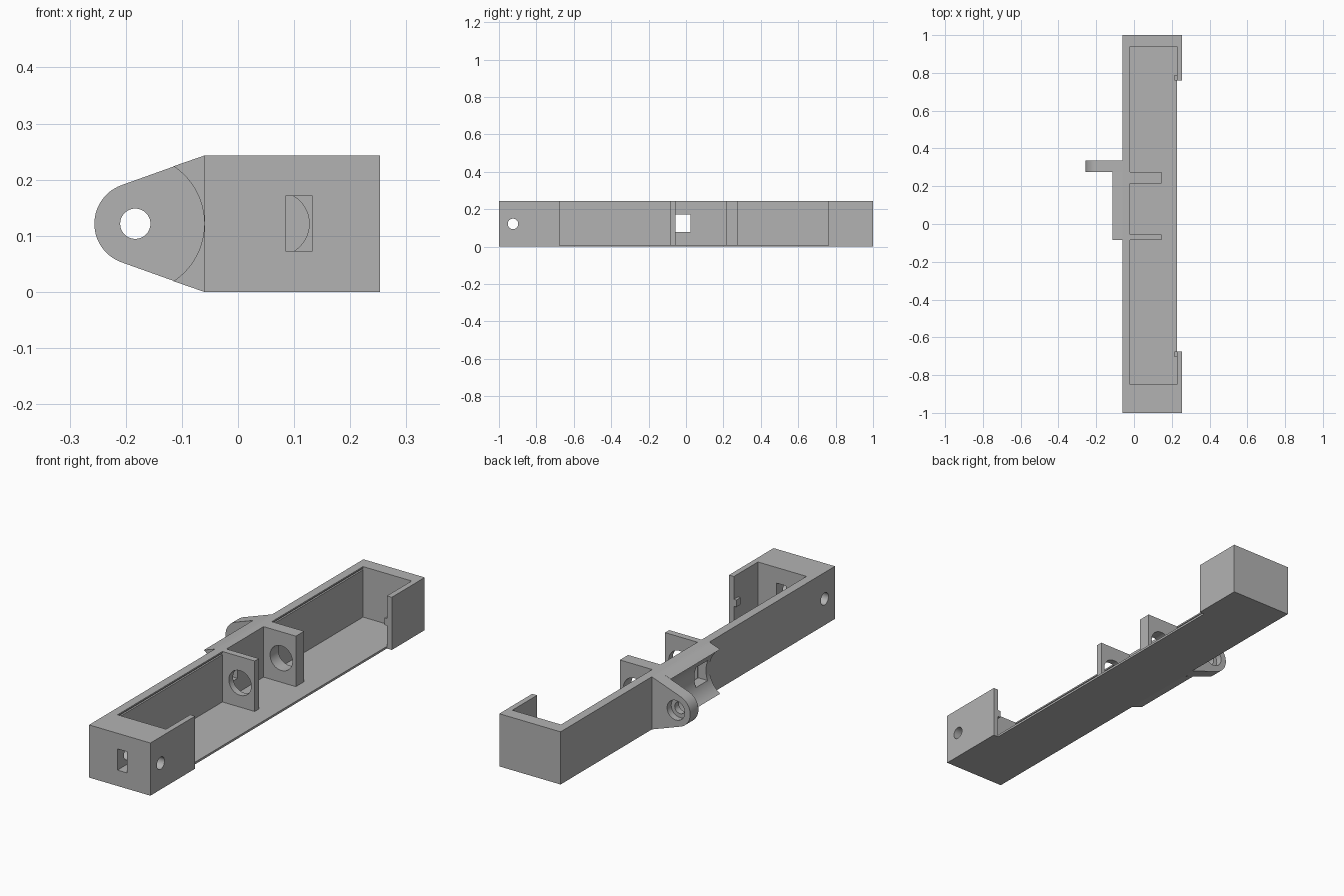
import bpy
import bmesh
from math import cos, sin, radians
from mathutils import Matrix, Vector

if "Cube" in bpy.data.objects:
    bpy.data.objects.remove(bpy.data.objects["Cube"])

grey = bpy.data.materials.new("plain grey")
grey.use_nodes = True
grey.diffuse_color = (0.45, 0.45, 0.45, 1)
grey.node_tree.nodes["Principled BSDF"].inputs["Base Color"].default_value = grey.diffuse_color

H = 0.243            # body height
MID = H / 2          # height of every hole axis
LUG_X = -0.183       # pivot axis of the lug
FLOOR = 0.01


def make(name, bm):
    bmesh.ops.recalc_face_normals(bm, faces=bm.faces)
    mesh = bpy.data.meshes.new(name)
    bm.to_mesh(mesh)
    bm.free()
    mesh.materials.append(grey)
    ob = bpy.data.objects.new(name, mesh)
    bpy.context.collection.objects.link(ob)
    return ob


def box(name, x, y, z):
    bm = bmesh.new()
    bmesh.ops.create_cube(bm, size=1)
    for v in bm.verts:
        v.co = Vector([a + (t + 0.5) * (b - a) for t, (a, b) in zip(v.co, (x, y, z))])
    return make(name, bm)


def rod(name, centre, radius, length, axis):
    bm = bmesh.new()
    turn = Matrix.Rotation(radians(90), 4, "Y" if axis == "X" else "X")
    bmesh.ops.create_cone(bm, cap_ends=True, segments=48, radius1=radius,
                          radius2=radius, depth=length,
                          matrix=Matrix.Translation(centre) @ turn)
    return make(name, bm)


def prism(name, outline, y0, y1):
    # Extrude an x-z outline along y
    bm = bmesh.new()
    face = bm.faces.new([bm.verts.new((x, y0, z)) for x, z in outline])
    new = bmesh.ops.extrude_face_region(bm, geom=[face])["geom"]
    for v in new:
        if isinstance(v, bmesh.types.BMVert):
            v.co.y = y1
    return make(name, bm)


def arc(radius, start, end, steps):
    angles = [radians(start + (end - start) * i / steps) for i in range(steps + 1)]
    return [(LUG_X + radius * cos(a), MID + radius * sin(a)) for a in angles]


def cut(ob, *cutters):
    bpy.context.view_layer.objects.active = ob
    for c in cutters:
        c.hide_render = True
        mod = ob.modifiers.new("cut", "BOOLEAN")
        mod.operation = "DIFFERENCE"
        mod.solver = "EXACT"
        mod.object = c
        bpy.ops.object.modifier_apply(modifier=mod.name)
    for c in cutters:
        bpy.data.objects.remove(c)


def window():
    return box("window_cutter", (-0.3, 0.01), (-0.06, 0.025), (0.077, 0.171))


# Long open tray with end blocks and side clips
tray = box("tray", (-0.06, 0.253), (-1, 1), (0, H))
cut(tray,
    box("side_cutter", (0.228, 0.4), (-0.675, 0.76), (-0.1, 0.4)),
    box("opening_cutter", (0.1, 0.4), (-0.675, 0.76), (FLOOR, 0.4)),
    box("cavity_cutter", (-0.02, 0.228), (-0.85, 0.94), (FLOOR, 0.4)),
    box("front_groove_cutter", (-0.028, 0), (-0.85, -0.085), (0.228, 0.236)),
    box("rear_groove_cutter", (-0.028, 0), (0.275, 0.94), (0.228, 0.236)),
    box("slot_cutter", (0.085, 0.133), (-1.1, -0.8), (0.073, 0.171)),
    rod("pin_hole_cutter", (0.1, -0.925, MID), 0.028, 0.6, "X"),
    window())

# Small catches on the inside of the side clips
for name, y in (("front_catch", (-0.705, -0.675)), ("rear_catch", (0.76, 0.79))):
    box(name, (0.215, 0.23), y, (MID - 0.016, MID + 0.016))

# Cross dividers with round openings
for name, y0, y1 in (("front_divider", -0.085, -0.055), ("rear_divider", 0.215, 0.275)):
    divider = box(name, (-0.02, 0.145), (y0, y1), (FLOOR, H))
    cut(divider, rod("bore_cutter", (0.07, (y0 + y1) / 2, MID), 0.057, 0.2, "Y"))

# Rounded lug with a counterbored hole
lug = prism("lug", [(-0.06, H)] + arc(0.073, 109.5, 250.5, 28) + [(-0.06, 0)], 0.275, 0.335)
cut(lug,
    rod("pivot_cutter", (LUG_X, 0.3, MID), 0.027, 0.3, "Y"),
    rod("counterbore_cutter", (LUG_X, 0.355, MID), 0.045, 0.1, "Y"))

# Hollow cradle beside the lug
cradle = prism("cradle", [(-0.05, H), (-0.06, H)] + arc(0.123, 56.4, -56.4, 24)
               + [(-0.06, 0), (-0.05, 0)], -0.085, 0.275)
cut(cradle, window())

for ob in bpy.context.collection.objects:
    if ob.type == "MESH" and ob.data.materials and ob.data.materials[0] == grey:
        bpy.ops.object.select_all(action="DESELECT")
        ob.select_set(True)
        bpy.context.view_layer.objects.active = ob
        bpy.ops.object.shade_smooth_by_angle(angle=radians(25))
